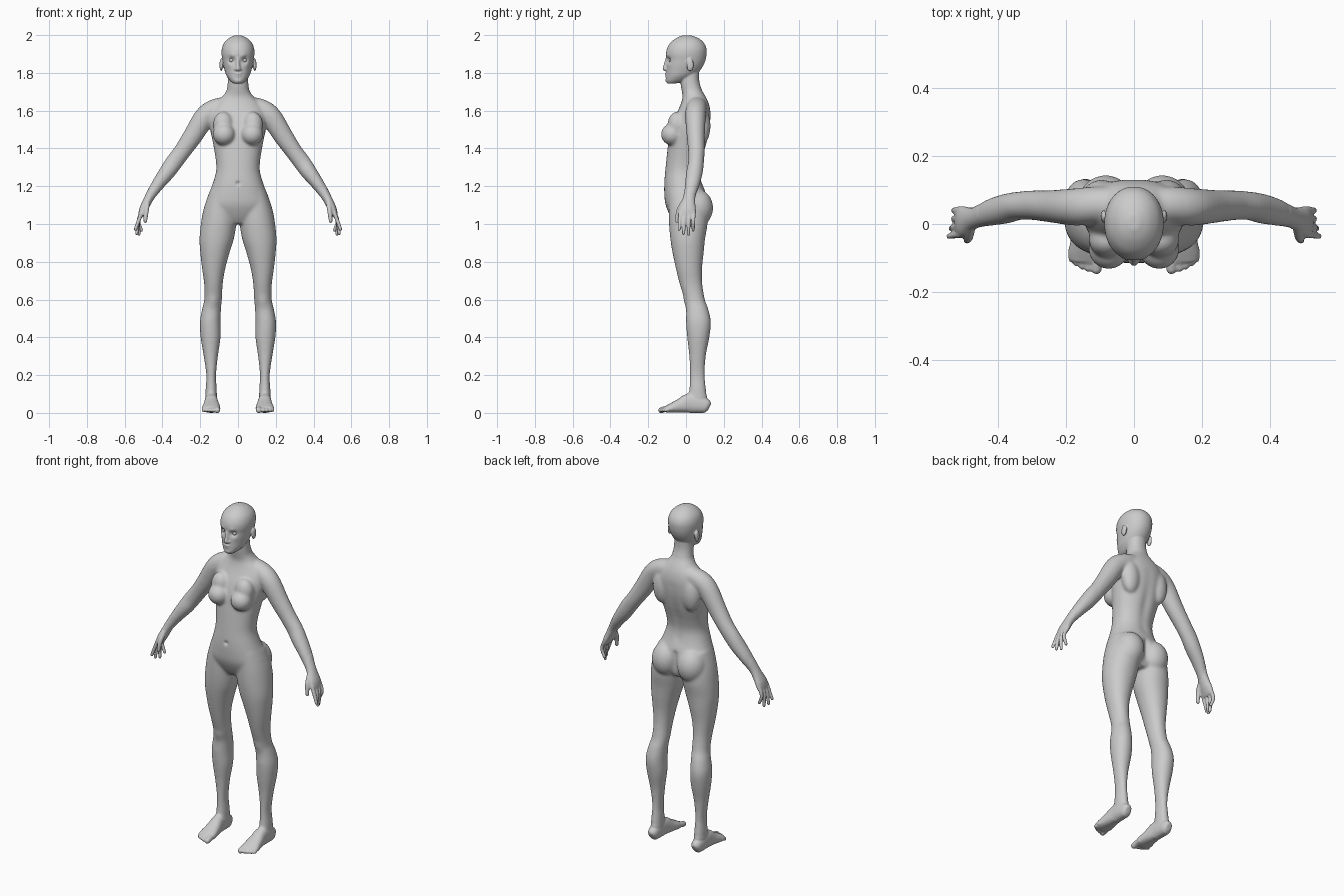
import bpy, bmesh, math
from mathutils import Vector, Matrix, kdtree

bm = bmesh.new()


def spline(rows, steps):
    """Catmull-Rom through rows of numbers."""
    out = []
    for i in range(len(rows) - 1):
        p = [rows[max(i - 1, 0)], rows[i], rows[i + 1], rows[min(i + 2, len(rows) - 1)]]
        for s in range(steps):
            t = s / steps
            out.append([0.5 * (2 * b + (c - a) * t + (2 * a - 5 * b + 4 * c - d) * t * t
                               + (3 * b - a - 3 * c + d) * t ** 3) for a, b, c, d in zip(*p)])
    out.append(list(rows[-1]))
    return out


def loft(rows, side=1, ref=(0, 1, 0), flat=False, power=2.0, steps=5, seg=32, tip=False):
    """Closed tube through rows of (x, y, z, half width, half depth)."""
    st = spline(rows, steps)
    pts = [Vector(r[:3]) for r in st]
    if tip:
        d = (pts[-1] - pts[-2]).normalized()
        r = st[-1][3]
        end, a, b = pts[-1].copy(), st[-1][3], st[-1][4]
        for f, k in ((0.5, 0.87), (0.8, 0.6), (0.97, 0.25)):
            pts.append(end + d * r * f)
            st.append([0, 0, 0, a * k, b * k])
    rings = []
    for i, p in enumerate(pts):
        t = (pts[min(i + 1, len(pts) - 1)] - pts[max(i - 1, 0)]).normalized()
        u = Vector((1, 0, 0)) if flat else Vector(ref).cross(t).normalized()
        v = Vector((0, 1, 0)) if flat else t.cross(u)
        ring = []
        for k in range(seg):
            c, s = math.cos(2 * math.pi * k / seg), math.sin(2 * math.pi * k / seg)
            c = math.copysign(abs(c) ** (2 / power), c)
            s = math.copysign(abs(s) ** (2 / power), s)
            q = p + u * c * st[i][3] + v * s * st[i][4]
            ring.append(bm.verts.new((q.x * side, q.y, q.z)))
        rings.append(ring)
    for r0, r1 in zip(rings, rings[1:]):
        for k in range(seg):
            bm.faces.new((r0[k], r0[(k + 1) % seg], r1[(k + 1) % seg], r1[k]))
    bm.faces.new(rings[0])
    bm.faces.new(rings[-1])


def profile(rows):
    """(z, half width, front y, back y) -> loft rows."""
    return [(0, (f + b) / 2, z, w, (b - f) / 2) for z, w, f, b in rows]


def ball(c, r, side=1):
    m = Matrix.Translation((c[0] * side, c[1], c[2])) @ Matrix.Diagonal((*r, 1))
    bmesh.ops.create_uvsphere(bm, u_segments=24, v_segments=16, radius=1, matrix=m)


# torso and neck
loft(profile([
    (1.00, .09, -.055, .08), (1.04, .14, -.082, .10), (1.10, .172, -.108, .112),
    (1.16, .154, -.115, .105), (1.22, .132, -.115, .085), (1.28, .116, -.110, .075),
    (1.34, .118, -.104, .086), (1.42, .131, -.095, .110), (1.50, .146, -.082, .126),
    (1.56, .150, -.062, .131), (1.60, .145, -.043, .129), (1.64, .118, -.026, .120),
    (1.675, .082, -.018, .104), (1.71, .060, -.024, .084), (1.76, .053, -.030, .070),
    (1.82, .050, -.030, .070)]), flat=True, power=2.2, seg=48)

# head
loft(profile([
    (1.743, .022, -.098, -.06), (1.758, .042, -.107, 0), (1.785, .061, -.106, .045),
    (1.81, .070, -.105, .072), (1.84, .078, -.104, .092), (1.87, .083, -.103, .104),
    (1.90, .087, -.106, .109), (1.93, .085, -.100, .108), (1.96, .073, -.082, .094),
    (1.985, .047, -.050, .064), (1.999, .016, -.016, .025)]), flat=True, power=2.1, seg=48)

# nose and lips
loft([(0, -.100, 1.88, .008, .008), (0, -.107, 1.85, .009, .009),
      (0, -.113, 1.822, .012, .011)], tip=True)
ball((0, -.101, 1.795), (.022, .011, .006))
ball((0, -.100, 1.784), (.019, .011, .006))
ball((0, -.097, 1.760), (.022, .012, .013))

for s in (1, -1):
    ball((.012, -.106, 1.819), (.008, .009, .007), s)      # nostril
    ball((.089, .022, 1.842), (.009, .020, .034), s)       # ear
    ball((.074, -.073, 1.474), (.060, .060, .058), s)      # breast
    ball((.078, -.048, 1.525), (.055, .050, .070), s)
    ball((.083, .058, 1.085), (.083, .086, .100), s)       # buttock
    ball((.095, .085, 1.52), (.055, .045, .10), s)         # shoulder blade

    # leg
    loft([(.090, 0, 1.17, .062, .090), (.096, .010, 1.08, .086, .102),
          (.103, .012, 1.00, .094, .102), (.113, .009, .92, .091, .092),
          (.122, .011, .85, .078, .083), (.129, .016, .76, .061, .069),
          (.130, .027, .68, .049, .060), (.132, .046, .60, .047, .054),
          (.140, .059, .55, .050, .059), (.147, .066, .48, .055, .066),
          (.145, .065, .40, .053, .059), (.144, .061, .30, .038, .044),
          (.142, .060, .20, .026, .040), (.142, .062, .12, .030, .045),
          (.142, .062, .04, .031, .055)], s, flat=True, power=2.1)

    # foot and toes
    loft([(.143, .124, .030, .014, .020), (.143, .110, .036, .028, .036),
          (.143, .07, .045, .033, .046), (.142, .02, .052, .035, .053),
          (.141, -.03, .038, .042, .038), (.142, -.08, .025, .049, .025),
          (.144, -.11, .018, .045, .016)], s, ref=(0, 0, 1), power=2.3)
    for x, y, r in ((.110, -.132, .016), (.134, -.130, .011), (.152, -.124, .0105),
                    (.169, -.115, .010), (.183, -.103, .010)):
        loft([(x, -.07, .02, r, r), (x, (y - .07) / 2, .022, r, r), (x, y, .014, r, r)],
             s, ref=(0, 0, 1), tip=True, seg=16)

    # arm down to the palm
    loft([(.04, .060, 1.628, .045, .048), (.11, .056, 1.612, .054, .054),
          (.172, .050, 1.57, .057, .055), (.24, .052, 1.465, .052, .048),
          (.295, .055, 1.385, .046, .044), (.34, .053, 1.325, .046, .042),
          (.375, .045, 1.275, .043, .044), (.42, .034, 1.215, .035, .040),
          (.46, .020, 1.155, .027, .032), (.48, .014, 1.12, .024, .035),
          (.50, .008, 1.08, .022, .045), (.512, .006, 1.05, .016, .046),
          (.516, .006, 1.038, .011, .042)], s)

    # fingers and thumb
    for y0, tipp in ((-.030, (.543, -.036, .972)), (-.006, (.536, -.013, .950)),
                     (.018, (.524, .013, .945)), (.041, (.511, .038, .968))):
        x, y, z = tipp
        loft([(.508, y0, 1.065, .011, .011), (.527, (y0 + y) / 2, 1.015, .0105, .0095),
              (x, y, z, .009, .0085)], s, tip=True, seg=16)
    loft([(.480, -.008, 1.115, .015, .018), (.485, -.038, 1.070, .013, .014),
          (.491, -.048, 1.015, .010, .010)], s, tip=True, seg=16)

bmesh.ops.recalc_face_normals(bm, faces=bm.faces)
mesh = bpy.data.meshes.new("body")
bm.to_mesh(mesh)
bm.free()
body = bpy.data.objects.new("body", mesh)
bpy.context.collection.objects.link(body)


def bake():
    """Replace the mesh by its modified result."""
    ev = body.evaluated_get(bpy.context.evaluated_depsgraph_get())
    new = bpy.data.meshes.new_from_object(ev)
    body.modifiers.clear()
    body.data = new


# fuse the parts into one skin
rm = body.modifiers.new("fuse", 'REMESH')
rm.mode = 'VOXEL'
rm.voxel_size = 0.0046
bake()

# smooth strongly on trunk and limbs, lightly on head, hands and feet
soft = body.vertex_groups.new(name="soft")
soft.add([v.index for v in body.data.vertices
          if abs(v.co.x) < .46 and .09 < v.co.z < 1.72], 1.0, 'REPLACE')
for group, count in (("", 4), ("soft", 40)):
    sm = body.modifiers.new("smooth", 'SMOOTH')
    sm.factor, sm.iterations, sm.vertex_group = 0.5, count, group
bake()

# sculpted dents and bumps: x, y, z, radius, push in y (mirrored)
dents = [(.034, -.095, 1.868, .017, .013), (.030, -.10, 1.890, .014, -.004),
         (.045, -.085, 1.842, .018, -.003), (.092, .015, 1.845, .010, .004),
         (.132, -.005, .59, .03, -.005), (0, -.115, 1.215, .011, .009)]
dents += [(0, .10, 1.24 + .04 * i, .028, -.006) for i in range(9)]
dents += [(0, .12, 1.00 + .025 * i, .018, -.014) for i in range(7)]
verts = body.data.vertices
tree = kdtree.KDTree(len(verts))
for v in verts:
    tree.insert(v.co, v.index)
tree.balance()
for x, y, z, r, push in dents:
    for s in ((1, -1) if x else (1,)):
        for co, i, d in tree.find_range((x * s, y, z), r * 2.5):
            verts[i].co.y += push * math.exp(-(d / r) ** 2)
for v in verts:
    v.co.z = max(v.co.z, 0)          # flat soles
for p in body.data.polygons:
    p.use_smooth = True

# eyes
for s, name in ((1, "eye_left"), (-1, "eye_right")):
    bpy.ops.mesh.primitive_uv_sphere_add(segments=24, ring_count=16, radius=.0135,
                                         location=(.034 * s, -.077, 1.868))
    eye = bpy.context.object
    eye.name = name
    bpy.ops.object.shade_smooth()
